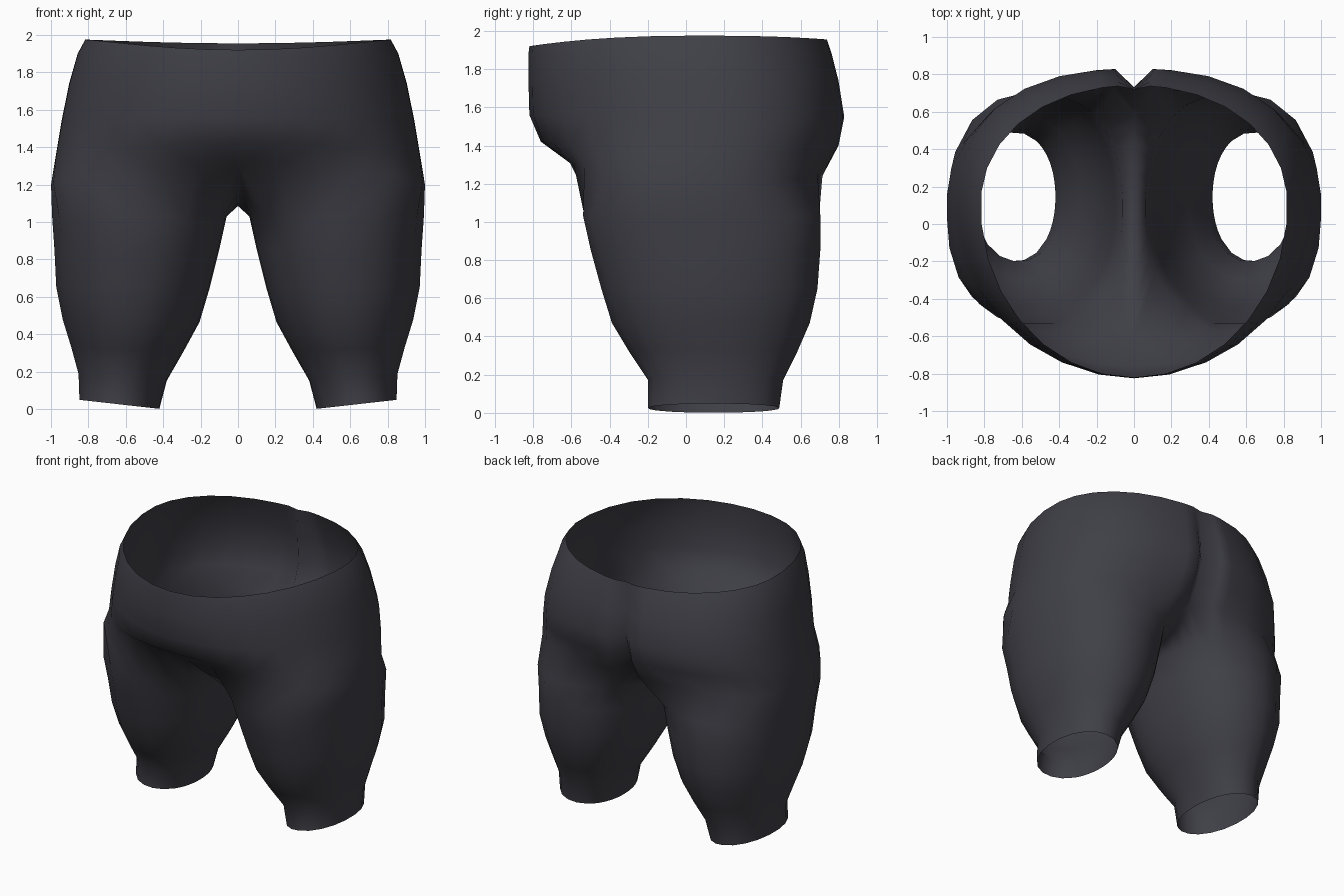
import bpy, bmesh, math

if "Cube" in bpy.data.objects:
    bpy.data.objects.remove(bpy.data.objects["Cube"])

fabric = bpy.data.materials.new("charcoal fabric")
fabric.diffuse_color = (0.05, 0.05, 0.063, 1)
fabric.use_nodes = True
fabric.node_tree.nodes["Principled BSDF"].inputs["Base Color"].default_value = fabric.diffuse_color

OUT = [-90 + 12 * i for i in range(15)] + [84, 90]   # hip arc, front centre to back centre
NIN = 9                                              # segments along the inner thigh
SPREAD = 50                                          # how far the hip arc wraps the leg


def sup(t, p):
    """Unit superellipse point at angle t (degrees)."""
    c, s = math.cos(math.radians(t)), math.sin(math.radians(t))
    r = (abs(c) ** p + abs(s) ** p) ** (-1 / p)
    return c * r, s * r


# leg rings: height, inner x, outer x, front y, back y, roundness
LEGS = [(0.025, 0.42, 0.85, -0.20, 0.49, 2.1), (0.17, 0.38, 0.855, -0.20, 0.51, 2.1),
        (0.32, 0.29, 0.895, -0.30, 0.585, 2.1), (0.47, 0.205, 0.94, -0.39, 0.65, 2.1),
        (0.65, 0.15, 0.975, -0.445, 0.69, 2.2), (0.85, 0.10, 0.985, -0.50, 0.705, 2.2),
        (1.03, 0.06, 0.997, -0.54, 0.705, 2.3)]
# hip arcs: z front, side, back; side x; front y, back y; front, back roundness; cleft depth
HIPS = [(1.31, 1.20, 1.25, 1.0, -0.61, 0.72, 2.9, 2.5, 0.13),
        (1.42, 1.36, 1.40, 0.975, -0.76, 0.80, 2.1, 2.4, 0.12),
        (1.56, 1.54, 1.55, 0.945, -0.82, 0.83, 2.0, 2.4, 0.10),
        (1.74, 1.74, 1.74, 0.905, -0.825, 0.80, 2.0, 2.3, 0.08),
        (1.88, 1.90, 1.88, 0.86, -0.825, 0.765, 2.0, 2.2, 0.05),
        (1.92, 1.975, 1.955, 0.82, -0.82, 0.74, 2.0, 2.1, 0.02)]
# crotch seam from back to front: y, z
SEAM = [(0.52, 1.17), (0.42, 1.13), (0.30, 1.10), (0.16, 1.085),
        (0.0, 1.085), (-0.15, 1.10), (-0.31, 1.15), (-0.46, 1.22)]

bm = bmesh.new()


def leg_ring(z, xi, xo, yf, yb, p):
    a0 = 90 + SPREAD
    angles = [t / 90 * a0 for t in OUT]
    angles += [a0 + (360 - 2 * a0) * j / NIN for j in range(1, NIN)]
    ring = []
    for t in angles:
        u, v = sup(t, p)
        tilt = 0.025 * u * max(0, 1 - z / 0.6)       # hem is lower on the inside
        ring.append(bm.verts.new(((xi + xo) / 2 + (xo - xi) / 2 * u,
                                  (yf + yb) / 2 + (yb - yf) / 2 * v, z + tilt)))
    return ring


def hip_arc(zf, zs, zb, xs, yf, yb, pf, pb, cleft):
    arc = []
    for t in OUT:
        u, v = sup(t, pf if t < 0 else pb)
        y = 0.1 + (v * (0.1 - yf) if t < 0 else v * (yb - 0.1))
        z = zs + ((zf if t < 0 else zb) - zs) * abs(v) ** 2.5
        x = xs * u
        if t == 90:
            x, y = 0, y - cleft
        elif t == -90:
            x = 0
        arc.append(bm.verts.new((x, y, z)))
    return arc


def bridge(a, b, closed):
    n = len(a)
    for i in range(n if closed else n - 1):
        j = (i + 1) % n
        bm.faces.new((a[i], a[j], b[j], b[i]))


# one half of the shorts: leg tube, crotch seam, then open hip arcs
rings = [leg_ring(*r) for r in LEGS]
arcs = [hip_arc(*h) for h in HIPS]
for a, b in zip(rings, rings[1:]):
    bridge(a, b, True)
bridge(rings[-1], arcs[0] + [bm.verts.new((0, y, z)) for y, z in SEAM], True)
for a, b in zip(arcs, arcs[1:]):
    bridge(a, b, False)

# mirror to the other half and weld along the centre
dup = bmesh.ops.duplicate(bm, geom=bm.verts[:] + bm.edges[:] + bm.faces[:])["geom"]
for v in [g for g in dup if isinstance(g, bmesh.types.BMVert)]:
    v.co.x *= -1
bmesh.ops.reverse_faces(bm, faces=[g for g in dup if isinstance(g, bmesh.types.BMFace)])
bmesh.ops.remove_doubles(bm, verts=bm.verts[:], dist=0.0005)
for f in bm.faces:
    f.smooth = True

mesh = bpy.data.meshes.new("shorts")
bm.to_mesh(mesh)
bm.free()
mesh.materials.append(fabric)
shorts = bpy.data.objects.new("shorts", mesh)
bpy.context.collection.objects.link(shorts)
